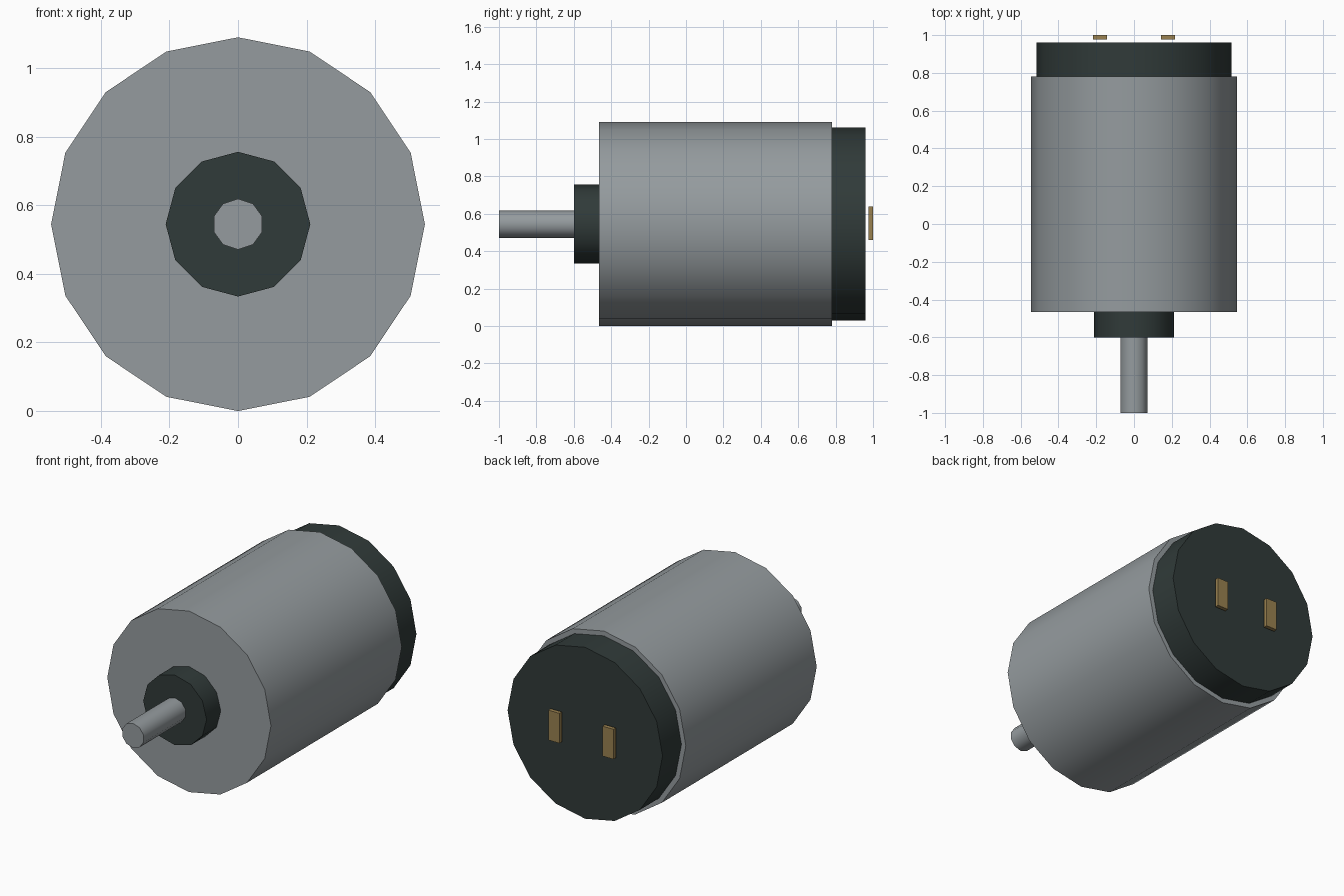
import bpy
from math import pi, radians

cube = bpy.data.objects.get("Cube")
if cube:
    bpy.data.objects.remove(cube, do_unlink=True)

AXIS_Z = 0.545


def material(name, rgb):
    mat = bpy.data.materials.new(name)
    mat.use_nodes = True
    color = (*rgb, 1.0)
    mat.diffuse_color = color
    mat.node_tree.nodes["Principled BSDF"].inputs["Base Color"].default_value = color
    return mat


steel = material("grey steel", (0.30, 0.33, 0.345))
plastic = material("dark plastic", (0.03, 0.043, 0.041))
brass = material("brass", (0.32, 0.22, 0.08))


def drum(name, sides, radius, y_front, y_back, mat):
    """Cylinder along y with a vertex pointing straight up."""
    bpy.ops.mesh.primitive_cylinder_add(
        vertices=sides, radius=radius, depth=y_back - y_front,
        location=(0, (y_front + y_back) / 2, AXIS_Z), rotation=(pi / 2, 0, 0))
    obj = bpy.context.object
    obj.name = name
    obj.data.materials.append(mat)
    bpy.ops.object.transform_apply(location=False, rotation=True, scale=True)
    bpy.ops.object.shade_smooth_by_angle(angle=radians(40))


# Housing, end cap, bearing collar and output shaft share one axis
drum("motor_housing", 16, 0.545, -0.465, 0.78, steel)
drum("rear_cap", 16, 0.516, 0.78, 0.96, plastic)
drum("front_collar", 12, 0.211, -0.60, -0.465, plastic)
drum("output_shaft", 10, 0.074, -1.0, -0.60, steel)

# Pair of contact tabs just behind the cap
for side, x in (("left", 0.18), ("right", -0.18)):
    bpy.ops.mesh.primitive_cube_add(size=1, location=(x, 0.988, 0.55))
    tab = bpy.context.object
    tab.name = side + "_terminal"
    tab.scale = (0.074, 0.024, 0.18)
    bpy.ops.object.transform_apply(location=False, rotation=False, scale=True)
    tab.data.materials.append(brass)
